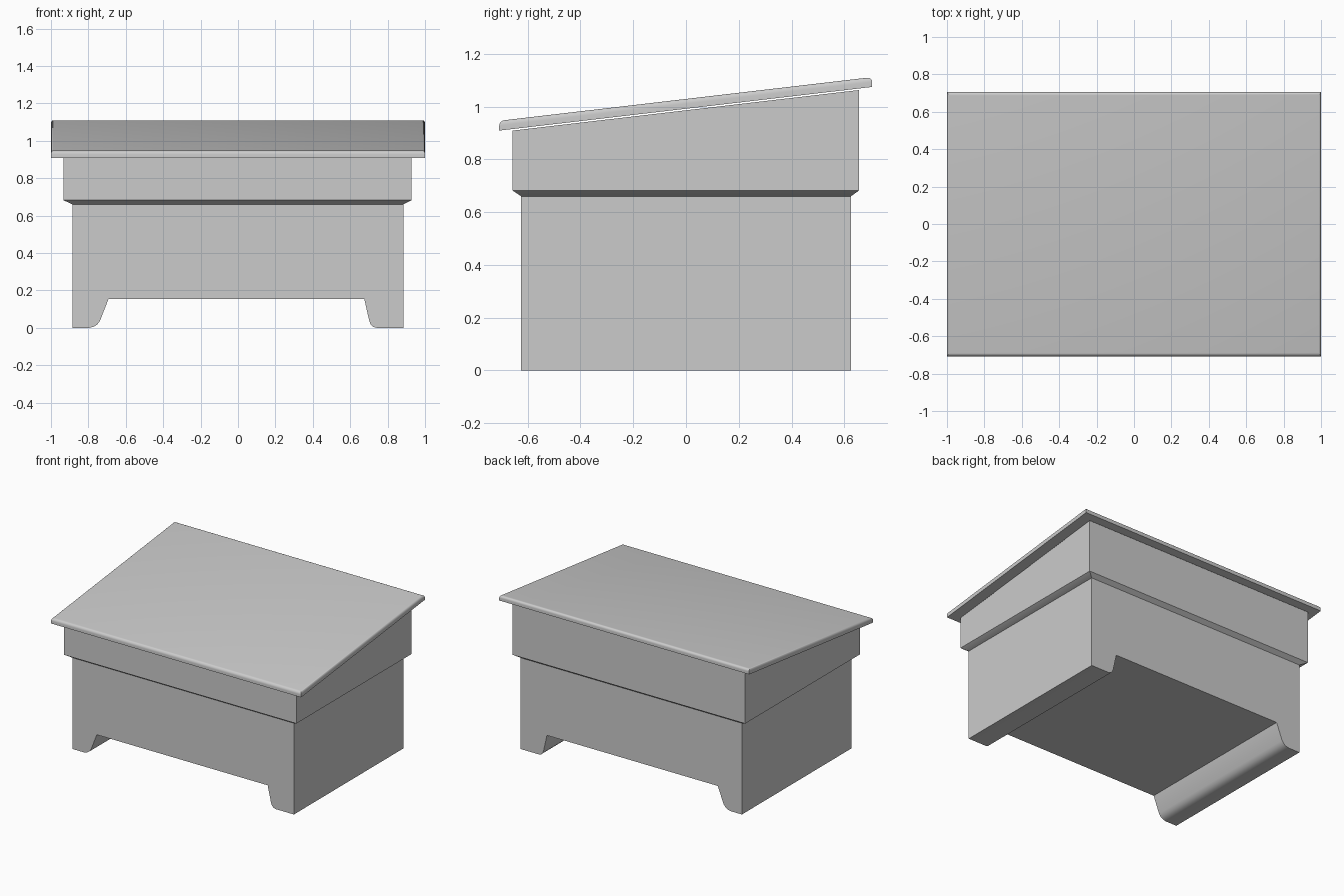
import bpy, bmesh, math

if "Cube" in bpy.data.objects:
    bpy.data.objects.remove(bpy.data.objects["Cube"])

SLOPE = 0.117


def loft(name, rings):
    """Skin a closed solid through rings of equal point count."""
    bm = bmesh.new()
    rows = [[bm.verts.new(p) for p in ring] for ring in rings]
    n = len(rows[0])
    for a, b in zip(rows, rows[1:]):
        for i in range(n):
            j = (i + 1) % n
            bm.faces.new((a[i], a[j], b[j], b[i]))
    bm.faces.new(rows[0][::-1])
    bm.faces.new(rows[-1])
    bmesh.ops.recalc_face_normals(bm, faces=bm.faces)
    mesh = bpy.data.meshes.new(name)
    bm.to_mesh(mesh)
    bm.free()
    obj = bpy.data.objects.new(name, mesh)
    bpy.context.collection.objects.link(obj)
    bpy.ops.object.select_all(action='DESELECT')
    obj.select_set(True)
    bpy.context.view_layer.objects.active = obj
    bpy.ops.object.shade_smooth_by_angle(angle=math.radians(30))
    return obj


def rect(x0, x1, y0, y1, z, slope=0.0):
    return [(x, y, z + slope * y) for x, y in ((x0, y0), (x1, y0), (x1, y1), (x0, y1))]


# Lower body: front profile with two curved feet, extruded through the depth
left_foot = [(-0.885, 0), (-0.795, 0), (-0.773, 0.005), (-0.753, 0.017),
             (-0.738, 0.037), (-0.692, 0.155)]
right_foot = [(0.675, 0.155), (0.701, 0.04), (0.709, 0.018), (0.722, 0.005),
              (0.742, 0), (0.885, 0)]
outline = left_foot + right_foot + [(0.885, 0.66), (-0.885, 0.66)]
loft("lower_body", [[(x, y, z) for x, z in outline] for y in (-0.625, 0.625)])

# Upper box: chamfered underside and sloping top
loft("upper_box", [
    rect(-0.885, 0.885, -0.625, 0.625, 0.66),
    rect(-0.933, 0.928, -0.658, 0.656, 0.682),
    rect(-0.933, 0.928, -0.658, 0.656, 0.986, SLOPE),
])

# Sloping lid with rounded upper edges, floating just above the box
rings = [rect(-1, 1, -0.708, 0.706, 0.992, SLOPE)]
for k in range(6):
    a = math.radians(18 * k)
    ix, iy = 0.012 * (1 - math.cos(a)), 0.02 * (1 - math.cos(a))
    rings.append(rect(-1 + ix, 1 - ix, -0.708 + iy, 0.706 - iy,
                      1.011 + 0.018 * math.sin(a), SLOPE))
loft("lid", rings)
